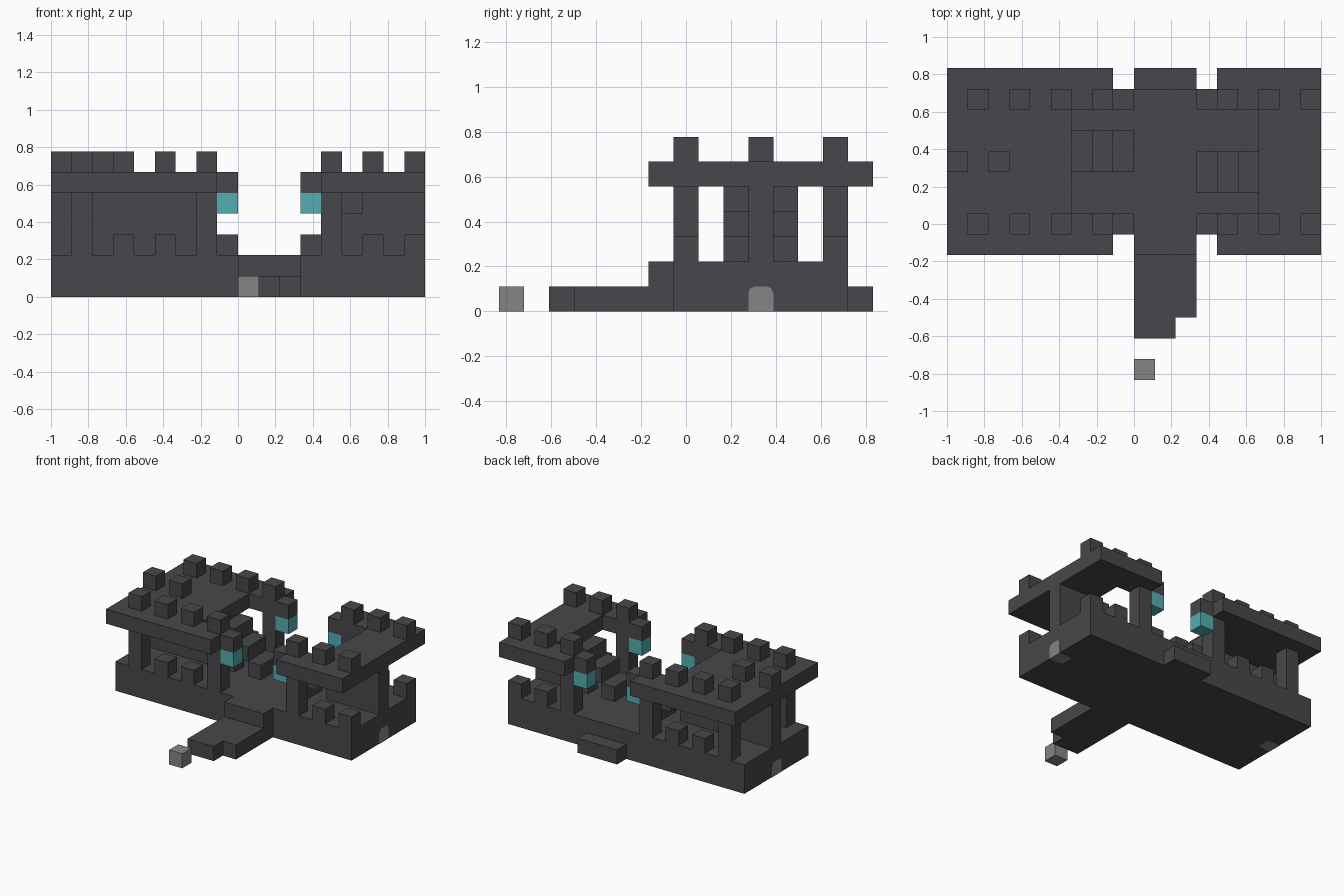
import bpy
import bmesh

UNIT = 1 / 9  # the whole castle sits on a block grid

start_cube = bpy.data.objects.get("Cube")
if start_cube:
    bpy.data.objects.remove(start_cube, do_unlink=True)


def make_material(name, colour):
    mat = bpy.data.materials.new(name)
    mat.use_nodes = True
    mat.diffuse_color = colour
    shader = next(n for n in mat.node_tree.nodes if n.type == "BSDF_PRINCIPLED")
    shader.inputs["Base Color"].default_value = colour
    shader.inputs["Roughness"].default_value = 0.9
    return mat


stone = make_material("dark stone", (0.064, 0.062, 0.069, 1))
lamp_glow = make_material("teal lamp", (0.09, 0.42, 0.45, 1))
pale_stone = make_material("pale grey", (0.235, 0.235, 0.235, 1))


def add_box(bm, xs, ys, zs):
    """Add a box from ranges of grid units."""
    verts = bmesh.ops.create_cube(bm, size=1)["verts"]
    for v in verts:
        v.co = (xs[v.co.x > 0] * UNIT - 1,
                (ys[v.co.y > 0] - 7.5) * UNIT,
                zs[v.co.z > 0] * UNIT)
    return verts


def finish(name, bm, mat):
    mesh = bpy.data.meshes.new(name)
    bm.to_mesh(mesh)
    bm.free()
    mesh.materials.append(mat)
    obj = bpy.data.objects.new(name, mesh)
    bpy.context.collection.objects.link(obj)
    return obj


def build(name, boxes, mat=stone):
    bm = bmesh.new()
    for box in boxes:
        add_box(bm, *box)
    return finish(name, bm, mat)


def cell(x, y, z):
    return ((x, x + 1), (y, y + 1), (z, z + 1))


FRONT, MIDDLE, BACK = 7, 10, 13
ROWS = (FRONT, BACK)

# Base, entrance steps and path
build("base", [((0, 18), (7, 14), (0, 2))])
build("front_step", [((9, 12), (6, 7), (0, 2))])
build("back_step", [((9, 12), (14, 15), (0, 1))])
build("path", [((9, 12), (3, 6), (0, 1)), ((9, 11), (2, 3), (0, 1))])
build("loose_block", [cell(9, 0, 0)], pale_stone)

# Inner walls and corner pillars
build("right_wall", [((0, 7), (10, 11), (2, 5))])
build("left_wall", [((14, 18), (10, 11), (2, 5))])
build("pillars", [((x, x + 1), (y, y + 1), (2, 5))
                  for x in (1, 7, 13) for y in ROWS])

# Floating stairs rising outward from the courtyard
build("right_stairs", [((8 - i, 9 - i), (10, 12), (2 + i, 3 + i)) for i in range(3)])
build("left_stairs", [((12 + i, 13 + i), (9, 11), (2 + i, 3 + i)) for i in range(3)])


# Roofs: an outer slab plus front and back arms around the stair opening
def roof(name, slab, arm):
    build(name, [(slab, (6, 15), (5, 6)),
                 (arm, (6, 8), (5, 6)),
                 (arm, (13, 15), (5, 6))])


roof("right_roof", (0, 6), (6, 8))
roof("left_roof", (15, 18), (13, 15))

# Lamps hung from brackets at the ends of the roof arms
build("lamp_brackets", [cell(x, y, 5) for x in (8, 12) for y in ROWS])
build("lamps", [cell(x, y, 4) for x in (8, 12) for y in ROWS], lamp_glow)

# Battlements on the base and on the roofs
build("base_battlements", [cell(x, y, 2) for x in (3, 5, 15, 17) for y in ROWS])
build("roof_battlements",
      [cell(x, y, 6) for x in (1, 3, 5, 7, 13, 15, 17) for y in ROWS]
      + [cell(x, MIDDLE, 6) for x in (0, 2)])


# Rounded niches in both end walls, just proud of the stone
def niche(name, outer, inner):
    bm = bmesh.new()
    add_box(bm, sorted((outer, inner)), (10, 11), (-0.01, 1))
    inner_x = inner * UNIT - 1

    def rounded(edge):
        a, b = (v.co for v in edge.verts)
        along_top = abs(a.x - b.x) > 0.01 and a.z > 0.01
        inside_upright = abs(a.z - b.z) > 0.01 and abs(a.x - inner_x) < 0.01
        return along_top or inside_upright

    bmesh.ops.bevel(bm, geom=[e for e in bm.edges if rounded(e)],
                    offset=0.03, segments=2, profile=0.5, affect="EDGES")
    finish(name, bm, pale_stone)


niche("right_niche", -0.01, 1)
niche("left_niche", 18.01, 17)
